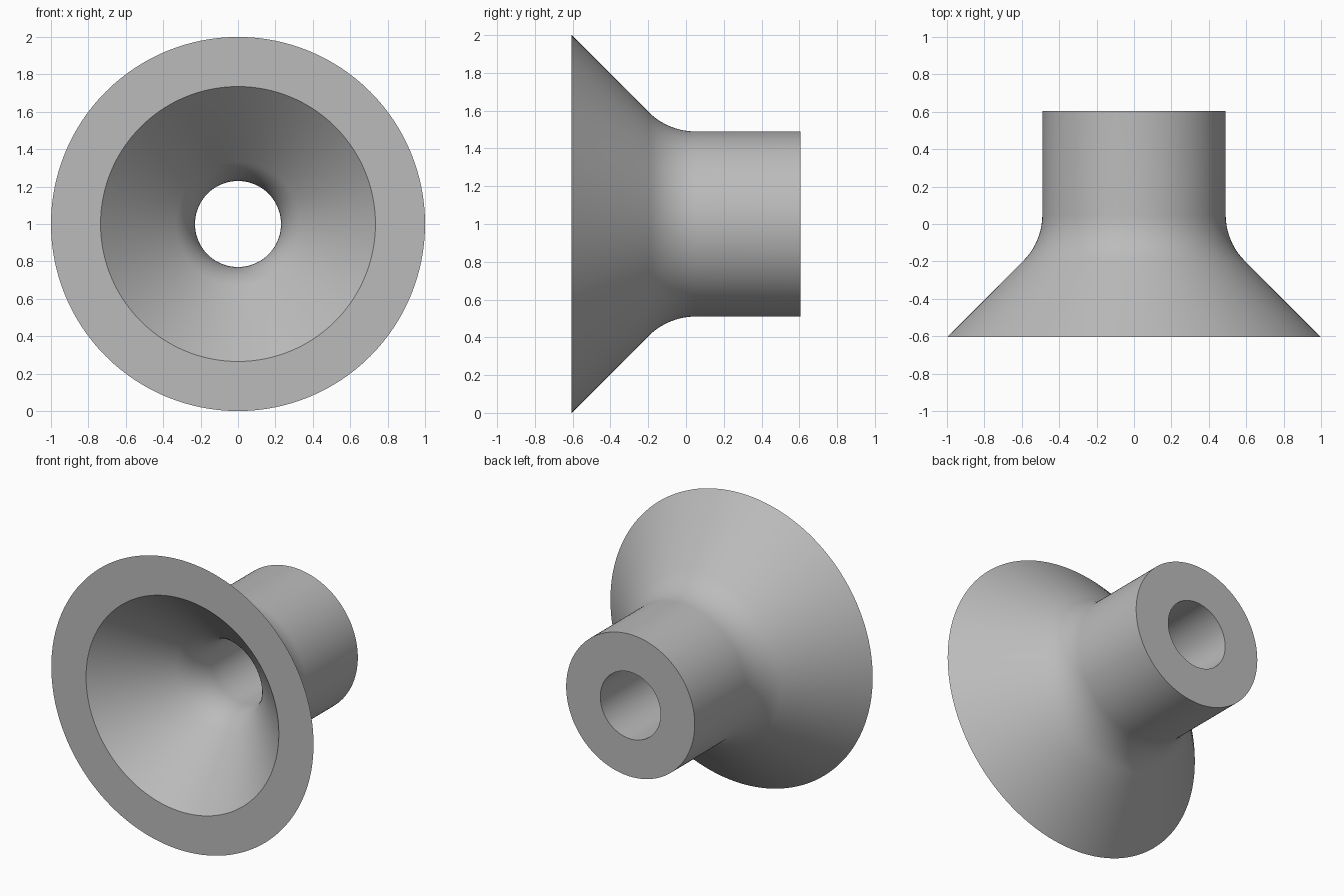
import bpy, bmesh, math
from mathutils import Vector

cube = bpy.data.objects.get("Cube")
if cube:
    bpy.data.objects.remove(cube, do_unlink=True)

HALF = 0.605       # half the depth along y
FILLET = 0.35      # radius where each cone meets its tube
SEGMENTS = 128


def flared_wall(rim, tube, steps=10):
    """Radius/depth points: 45 degree cone, rounded into a straight tube."""
    corner_y = -HALF + rim - tube
    tangent = FILLET * math.tan(math.pi / 8)
    side = 1 if rim > tube else -1
    points = [(rim, -HALF)]
    centre = (tube + side * FILLET, corner_y + tangent)
    for i in range(steps + 1):
        a = math.pi / 4 * (1 - i / steps)
        points.append((centre[0] - side * FILLET * math.cos(a),
                       centre[1] - FILLET * math.sin(a)))
    points.append((tube, HALF))
    return points


# Closed wall section: outside front to back, then bore back to front
section = flared_wall(1.0, 0.49) + flared_wall(0.735, 0.23)[::-1]

bm = bmesh.new()
verts = [bm.verts.new((r, y, 1)) for r, y in section]
edges = [bm.edges.new((v, verts[(i + 1) % len(verts)])) for i, v in enumerate(verts)]
bmesh.ops.spin(bm, geom=verts + edges, cent=Vector((0, 0, 1)), axis=Vector((0, 1, 0)),
               angle=math.tau, steps=SEGMENTS, use_merge=True)
bmesh.ops.remove_doubles(bm, verts=bm.verts[:], dist=0.0001)
bmesh.ops.recalc_face_normals(bm, faces=bm.faces[:])
mesh = bpy.data.meshes.new("flared_bushing")
bm.to_mesh(mesh)
bm.free()

# Plain grey finish
grey = bpy.data.materials.new("light_grey")
grey.use_nodes = True
colour = (0.5, 0.5, 0.5, 1)
grey.diffuse_color = colour
grey.node_tree.nodes["Principled BSDF"].inputs["Base Color"].default_value = colour
mesh.materials.append(grey)

bushing = bpy.data.objects.new("flared_bushing", mesh)
bpy.context.collection.objects.link(bushing)
bpy.context.view_layer.objects.active = bushing
bushing.select_set(True)
bpy.ops.object.shade_smooth_by_angle(angle=math.radians(30))
